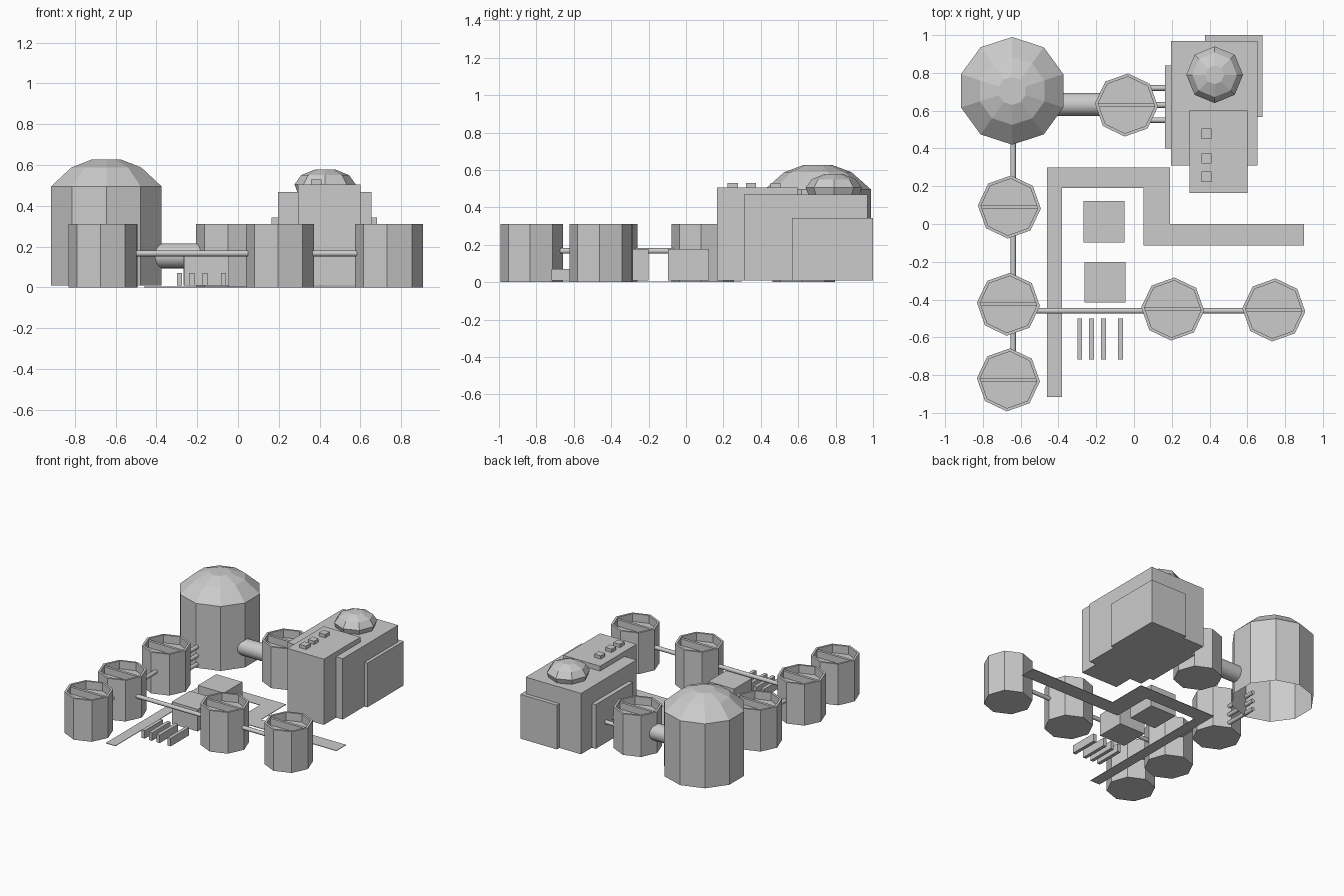
import bpy, bmesh, math
from mathutils import Vector

cube = bpy.data.objects.get("Cube")
if cube:
    bpy.data.objects.remove(cube, do_unlink=True)

grey = bpy.data.materials.new("plain_grey")
grey.use_nodes = True
grey.diffuse_color = (0.6, 0.6, 0.6, 1)
grey.node_tree.nodes["Principled BSDF"].inputs["Base Color"].default_value = grey.diffuse_color


def finish(name, bm):
    mesh = bpy.data.meshes.new(name)
    bm.to_mesh(mesh)
    bm.free()
    mesh.materials.append(grey)
    obj = bpy.data.objects.new(name, mesh)
    bpy.context.collection.objects.link(obj)
    return obj


def box(name, x, y, z):
    """Box from (low, high) pairs."""
    bm = bmesh.new()
    bmesh.ops.create_cube(bm, size=1)
    for v in bm.verts:
        v.co = [r[0] if c < 0 else r[1] for c, r in zip(v.co, (x, y, z))]
    return finish(name, bm)


def lathe(name, centre, profile, sides, turn=90, bottom=True):
    """Faceted solid of revolution from (radius, height) points."""
    bm = bmesh.new()
    rings = []
    for r, z in profile:
        angles = [math.radians(turn) + math.tau * i / sides for i in range(sides)]
        rings.append([bm.verts.new((centre[0] + r * math.cos(a),
                                    centre[1] + r * math.sin(a), z)) for a in angles])
    for low, high in zip(rings, rings[1:]):
        for i in range(sides):
            j = (i + 1) % sides
            bm.faces.new((low[i], low[j], high[j], high[i]))
    bm.faces.new(rings[-1])
    if bottom:
        bm.faces.new(rings[0][::-1])
    return finish(name, bm)


def pipe(name, start, end, radius, sides=12):
    start, end = Vector(start), Vector(end)
    axis = end - start
    bm = bmesh.new()
    bmesh.ops.create_cone(bm, cap_ends=True, segments=sides, radius1=radius,
                          radius2=radius, depth=axis.length)
    turn = axis.to_track_quat('Z', 'Y')
    for v in bm.verts:
        v.co = turn @ v.co + (start + end) / 2
    for f in bm.faces:
        f.smooth = len(f.verts) == 4
    return finish(name, bm)


# Large domed silo, open underneath
lathe("domed_silo", (-0.645, 0.705),
      [(0.285, 0.01), (0.285, 0.495), (0.18, 0.588), (0.075, 0.627)], 10, bottom=False)

# Open tanks with a recessed lid and a cross beam
tanks = [(-0.66, 0.09), (-0.665, -0.425), (-0.665, -0.825),
         (0.205, -0.45), (0.74, -0.455), (-0.04, 0.63)]
for i, (x, y) in enumerate(tanks):
    lathe(f"tank_{i + 1}", (x, y),
          [(0.167, 0), (0.167, 0.31), (0.15, 0.31), (0.15, 0.25)], 8, turn=87)
    box(f"tank_beam_{i + 1}", (x - 0.148, x + 0.148), (y - 0.01, y + 0.01), (0.25, 0.3))

# Connecting pipes
pz, pr = 0.167, 0.015
pipe("left_row_pipe", (-0.64, 0.09, pz), (-0.64, -0.8, pz), pr)
for i in range(3):
    z = pz - 0.065 * i
    pipe(f"silo_pipe_{i + 1}", (-0.64, 0.1, z), (-0.64, 0.5, z), pr)
pipe("front_row_pipe", (-0.6, -0.46, pz), (0.7, -0.46, pz), pr)
for i, y in enumerate((0.55, 0.63, 0.72)):
    pipe(f"hall_pipe_{i + 1}", (0, y, pz), (0.22, y, pz), pr)
pipe("wide_silo_pipe", (-0.45, 0.633, 0.155), (-0.12, 0.633, 0.155), 0.061, 24)

# Main hall made of stepped blocks
box("hall_body", (0.195, 0.655), (0.31, 0.97), (0.01, 0.468))
box("hall_right_annex", (0.375, 0.68), (0.567, 1.0), (0.01, 0.343))
box("hall_left_annex", (0.163, 0.45), (0.4, 0.84), (0.01, 0.343))
box("hall_front_block", (0.295, 0.6), (0.165, 0.6), (0.01, 0.505))
for i, y in enumerate((0.25, 0.347, 0.478)):
    box(f"roof_vent_{i + 1}", (0.357, 0.41), (y - 0.027, y + 0.027), (0.5, 0.53))
lathe("hall_roof_dome", (0.427, 0.79),
      [(0.135, 0.465), (0.15, 0.505), (0.118, 0.55), (0.05, 0.578)], 8)

# Low square sheds and the row of fins
box("rear_shed", (-0.267, -0.05), (-0.097, 0.123), (0.01, 0.176))
box("front_shed", (-0.261, -0.045), (-0.415, -0.2), (0.01, 0.176))
for i, x in enumerate((-0.287, -0.226, -0.162, -0.071)):
    box(f"fin_{i + 1}", (x - 0.013, x + 0.013), (-0.718, -0.5), (0.01, 0.07))

# Flat stepped road
road = [(-0.46, 0.3), (-0.46, -0.915), (-0.38, -0.915), (-0.38, 0.19), (0.05, 0.19),
        (0.05, -0.115), (0.9, -0.115), (0.9, 0), (0.19, 0), (0.19, 0.3)]
bm = bmesh.new()
face = bm.faces.new([bm.verts.new((x, y, 0)) for x, y in road])
top = bmesh.ops.extrude_face_region(bm, geom=[face])["geom"]
for v in top:
    if isinstance(v, bmesh.types.BMVert):
        v.co.z = 0.004
bmesh.ops.recalc_face_normals(bm, faces=bm.faces)
finish("road", bm)
